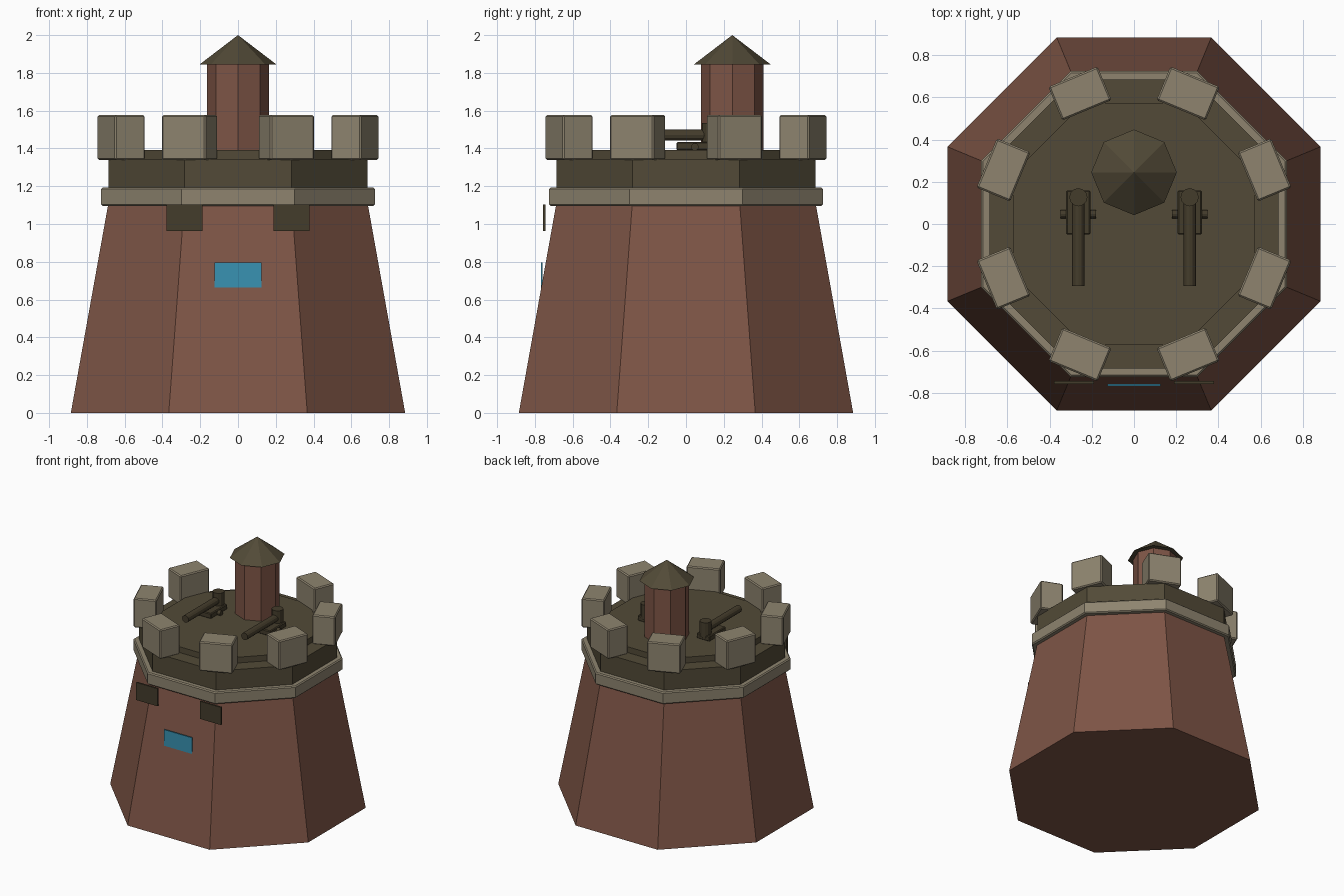
import bpy, math
from math import pi, cos, sin

if "Cube" in bpy.data.objects:
    bpy.data.objects.remove(bpy.data.objects["Cube"])


def lin(c):
    c /= 255
    return c / 12.92 if c <= 0.04045 else ((c + 0.055) / 1.055) ** 2.4


def material(name, r, g, b):
    m = bpy.data.materials.new(name)
    m.diffuse_color = (lin(r), lin(g), lin(b), 1)
    m.use_nodes = True
    m.node_tree.nodes["Principled BSDF"].inputs["Base Color"].default_value = m.diffuse_color
    return m


BRICK = material("brick red", 126, 85, 70)
STONE = material("pale stone", 142, 132, 111)
OLIVE = material("dark olive", 82, 74, 55)
IRON = material("dark iron", 68, 60, 43)
BLUE = material("window blue", 56, 146, 178)


def finish(name, mat, bevel=0):
    o = bpy.context.object
    o.name = name
    o.data.materials.append(mat)
    if bevel:
        bpy.ops.object.transform_apply(location=False, rotation=False, scale=True)
        b = o.modifiers.new("edge", 'BEVEL')
        b.width, b.segments, b.limit_method = bevel, 1, 'ANGLE'
        b.angle_limit = math.radians(60)
    return o


def octagon(name, mat, a0, a1, z0, z1, bevel=0):
    """Octagonal frustum given by bottom and top apothem, flat side forward."""
    k = 1 / cos(pi / 8)
    bpy.ops.mesh.primitive_cone_add(vertices=8, radius1=a0 * k, radius2=a1 * k, depth=z1 - z0,
                                    location=(0, 0, (z0 + z1) / 2), rotation=(0, 0, pi / 8))
    return finish(name, mat, bevel)


def box(name, mat, center, size, rz=0, bevel=0):
    bpy.ops.mesh.primitive_cube_add(size=1, location=center, rotation=(0, 0, rz))
    bpy.context.object.scale = size
    return finish(name, mat, bevel)


def rod(name, mat, center, r, length, rot=(0, 0, 0), sides=12, r2=None):
    bpy.ops.mesh.primitive_cone_add(vertices=sides, radius1=r, radius2=r if r2 is None else r2,
                                    depth=length, location=center, rotation=rot)
    return finish(name, mat)


# Tapered tower, stone band, drum and deck
octagon("tower_body", BRICK, 0.885, 0.688, 0, 1.10)
octagon("stone_band", STONE, 0.725, 0.725, 1.095, 1.192, 0.008)
octagon("upper_drum", OLIVE, 0.685, 0.685, 1.19, 1.345)
octagon("deck", OLIVE, 0.575, 0.575, 1.34, 1.392)

# Ring of battlement blocks
for i in range(8):
    a = pi / 8 + i * pi / 4
    box("battlement", STONE, (0.67 * cos(a), 0.67 * sin(a), 1.458), (0.172, 0.252, 0.236), a, 0.008)

# Lookout turret with pointed roof
rod("turret", BRICK, (0, 0.245, 1.615), 0.165, 0.47, sides=8)
rod("turret_roof", OLIVE, (0, 0.245, 1.9225), 0.203, 0.155, sides=8, r2=0)

# Pair of guns and the two front shutters
for s in (-1, 1):
    x = s * 0.264
    box("gun_mount", IRON, (x, 0.055, 1.412), (0.115, 0.21, 0.044), 0, 0.006)
    rod("gun_pivot", IRON, (x, 0.047, 1.408), 0.02, 0.168, (0, pi / 2, 0))
    rod("gun_barrel", IRON, (x, -0.085, 1.47), 0.029, 0.42, (pi / 2, 0, 0))
    rod("gun_post", IRON, (x, 0.127, 1.475), 0.043, 0.12)
    box("front_shutter", IRON, (s * 0.284, -0.751, 1.033), (0.19, 0.014, 0.142))

# Blue window plate
box("front_window", BLUE, (0, -0.7635, 0.73), (0.25, 0.009, 0.13))
